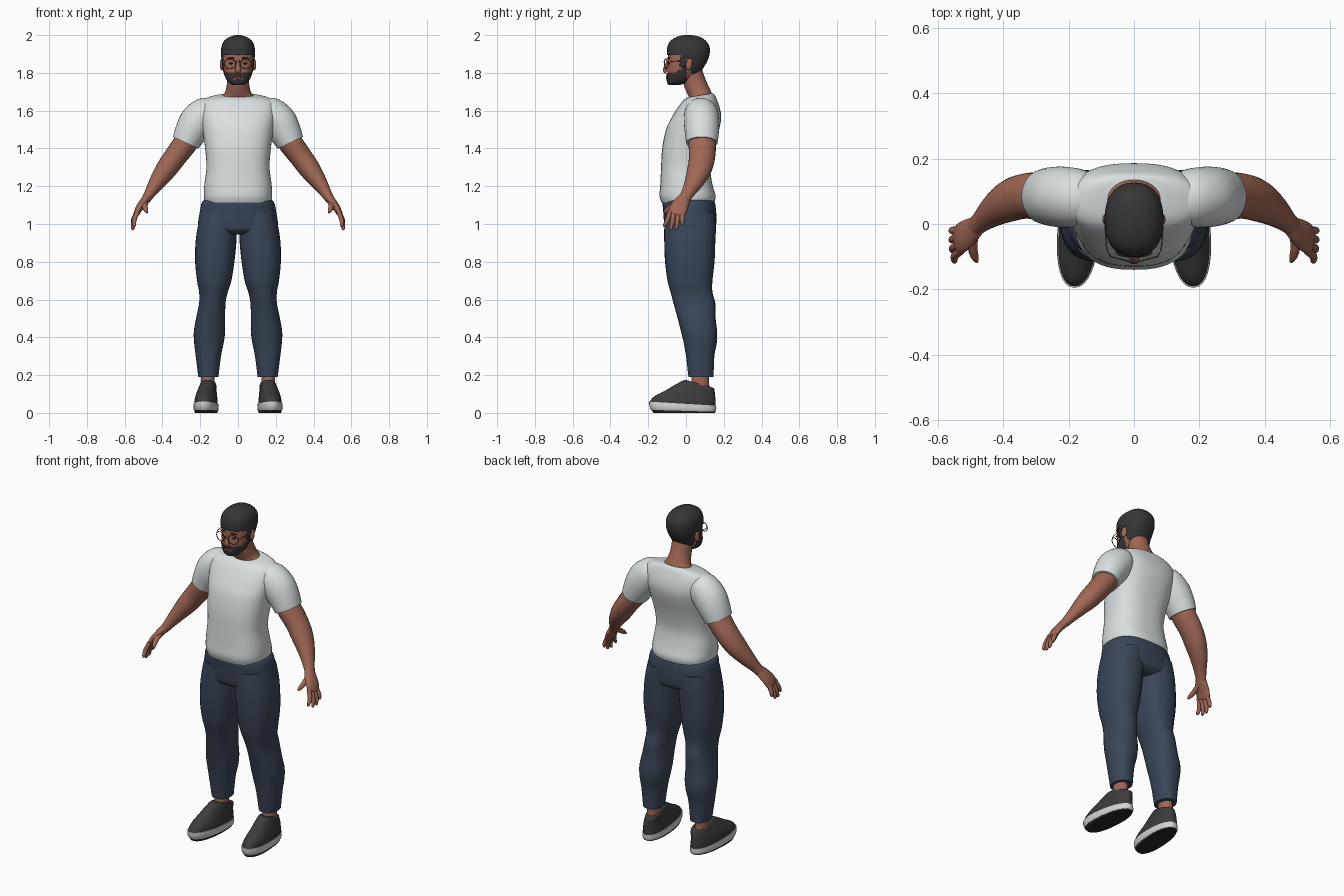
import bpy, bmesh, math
from mathutils import Vector


def material(name, rgb):
    m = bpy.data.materials.new(name)
    m.diffuse_color = (*rgb, 1)
    return m


SKIN = material("skin", (0.35, 0.135, 0.09))
SHIRT = material("shirt_grey", (0.70, 0.74, 0.74))
PANTS = material("denim_navy", (0.042, 0.06, 0.098))
HAIR = material("hair_black", (0.036, 0.036, 0.036))
SHOE = material("shoe_charcoal", (0.045, 0.045, 0.045))
SOLE = material("sole_white", (0.65, 0.66, 0.66))
TREAD = material("tread_black", (0.02, 0.02, 0.02))
FRAME = material("frame_brown", (0.16, 0.075, 0.045))
LIPS = material("lips", (0.30, 0.10, 0.075))


def finish(ob, mat, angle=50):
    ob.data.materials.append(mat)
    bpy.ops.object.select_all(action='DESELECT')
    ob.select_set(True)
    bpy.context.view_layer.objects.active = ob
    bpy.ops.object.shade_smooth_by_angle(angle=math.radians(angle))
    return ob


def spline(rows, steps):
    """Smooth in-between rows through the given rows of numbers."""
    out = []
    for i in range(len(rows) - 1):
        a, b, c, d = (rows[max(0, min(len(rows) - 1, i + k))] for k in (-1, 0, 1, 2))
        for s in range(steps):
            t = s / steps
            out.append([q + 0.5 * t * ((r - p) + t * (2 * p - 5 * q + 4 * r - w + t * (3 * (q - r) + w - p)))
                        for p, q, r, w in zip(a, b, c, d)])
    return out + [list(rows[-1])]


def skin_rings(name, rings, mat, segs, power, side=1, keep=None):
    """Join (centre, u, v) rings into a closed body, or keep only faces passing a rule."""
    bm = bmesh.new()
    loops = []
    for c, u, v in rings:
        loop = []
        for k in range(segs):
            a = 2 * math.pi * k / segs
            cu, sv = math.cos(a), math.sin(a)
            p = c + u * math.copysign(abs(cu) ** (2 / power), cu) + v * math.copysign(abs(sv) ** (2 / power), sv)
            loop.append(bm.verts.new((p.x * side, p.y, p.z)))
        loops.append(loop)
    for lo, hi in zip(loops, loops[1:]):
        for k in range(segs):
            n = (k + 1) % segs
            bm.faces.new((lo[k], lo[n], hi[n], hi[k]))
    bm.faces.new(loops[0])
    bm.faces.new(loops[-1])
    bmesh.ops.recalc_face_normals(bm, faces=bm.faces)
    if keep:
        drop = [f for f in bm.faces if not keep(f.calc_center_median())]
        bmesh.ops.delete(bm, geom=drop, context='FACES')
    me = bpy.data.meshes.new(name)
    bm.to_mesh(me)
    bm.free()
    ob = bpy.data.objects.new(name, me)
    bpy.context.collection.objects.link(ob)
    finish(ob, mat)
    if keep:
        mod = ob.modifiers.new("thickness", 'SOLIDIFY')
        mod.thickness, mod.offset = 0.012, -1
    return ob


def stack(name, rows, mat, side=1, power=2.3, segs=32, steps=4, skew=0, keep=None):
    """Level rings: z, centre x, half width, front y, back y, backward slope."""
    rings = []
    for z, xc, rx, yf, yb, slope in spline(rows, steps):
        ry = (yb - yf) / 2
        yc = (yb + yf) / 2
        rings.append((Vector((xc + skew * yc, yc, z)), Vector((rx, 0, 0)), Vector((skew * ry, ry, slope * ry))))
    return skin_rings(name, rings, mat, segs, power, side, keep)


def limb(name, rows, mat, side=1, segs=20, steps=4):
    """Rings across a path: x, y, z, radius along y, other radius."""
    rows = spline(rows, steps)
    rings = []
    for i, r in enumerate(rows):
        t = (Vector(rows[min(i + 1, len(rows) - 1)][:3]) - Vector(rows[max(i - 1, 0)][:3])).normalized()
        ref = Vector((1, 0, 0)) if abs(t.y) > 0.9 else Vector((0, 1, 0))
        u = (ref - t * t.dot(ref)).normalized()
        rings.append((Vector(r[:3]), u * r[3], t.cross(u) * r[4]))
    return skin_rings(name, rings, mat, segs, 2, side)


def ball(name, loc, size, mat, rot=(0, 0, 0)):
    bpy.ops.mesh.primitive_uv_sphere_add(segments=20, ring_count=12, location=loc, rotation=rot)
    ob = bpy.context.object
    ob.name, ob.scale = name, size
    return finish(ob, mat)


# Shirt body and trouser seat
stack("shirt_body", [(1.115, 0, .176, -.130, .150, 0), (1.15, 0, .181, -.140, .156, 0), (1.21, 0, .178, -.136, .140, 0),
                     (1.30, 0, .167, -.132, .128, 0), (1.40, 0, .174, -.126, .145, 0), (1.50, 0, .188, -.106, .175, 0),
                     (1.56, 0, .198, -.078, .186, 0), (1.61, 0, .202, -.048, .180, 0), (1.65, 0, .192, -.022, .165, .05),
                     (1.672, 0, .150, -.004, .153, .12), (1.682, 0, .098, .012, .142, .16)], SHIRT, segs=48, power=2.5)
stack("trouser_seat", [(1.135, 0, .165, -.115, .140, 0), (1.115, 0, .191, -.124, .153, 0), (1.06, 0, .203, -.120, .160, 0),
                       (1.0, 0, .212, -.115, .160, 0), (.965, 0, .205, -.105, .150, 0), (.945, 0, .16, -.07, .115, 0)],
      PANTS, segs=48, power=2.5)

# Neck and head
stack("neck", [(1.64, 0, .085, .02, .13, 0), (1.675, 0, .084, .018, .136, .15), (1.70, 0, .068, .008, .128, .2),
               (1.75, 0, .058, -.012, .105, .2), (1.82, 0, .058, -.02, .085, 0)], SKIN, power=2)
HEAD = [(1.737, 0, .022, -.086, -.04, 0), (1.75, 0, .045, -.096, .0, 0), (1.775, 0, .062, -.099, .04, 0),
        (1.81, 0, .074, -.099, .07, 0), (1.85, 0, .080, -.097, .09, 0), (1.90, 0, .082, -.094, .105, 0),
        (1.94, 0, .078, -.085, .105, 0), (1.97, 0, .058, -.06, .08, 0), (1.985, 0, .03, -.03, .05, 0)]
stack("head", HEAD, SKIN, segs=48)


def hair_area(p):
    if p.y < -0.03:
        return p.z > 1.893 + 0.1 * (0.04 - min(abs(p.x), 0.04))
    if p.y < 0.0:
        return p.z > 1.83
    return p.z > (1.875 if p.y < 0.03 else 1.795)


def beard_area(p):
    a = abs(p.x)
    if p.y > 0.0:
        return False
    if p.y > -0.025:
        return p.z < 1.86
    if a < 0.026:
        return p.z < 1.765 or 1.787 < p.z < 1.799
    return p.z < 1.798 + max(0, p.y + 0.06) * 0.6


# Hair cap and beard as trimmed shells
stack("hair", [(1.78, 0, .064, -.098, .066, 0), (1.82, 0, .080, -.101, .088, 0), (1.86, 0, .086, -.101, .112, 0),
               (1.90, 0, .090, -.101, .125, 0), (1.94, 0, .087, -.098, .124, 0), (1.97, 0, .073, -.082, .105, 0),
               (1.99, 0, .046, -.05, .075, 0), (2.0, 0, .012, -.01, .03, 0)], HAIR, segs=64, steps=7, keep=hair_area)
stack("beard", [(z - .002, x, rx + .004, f - .004, b + .004, s) for z, x, rx, f, b, s in HEAD],
      HAIR, segs=64, steps=8, keep=beard_area)

# Face details
limb("nose", [(0, -.092, 1.868, .008, .008), (0, -.103, 1.84, .009, .010), (0, -.112, 1.815, .011, .015),
              (0, -.103, 1.803, .009, .014)], SKIN)
ball("upper_lip", (0, -.100, 1.781, ), (.021, .006, .005), LIPS)
ball("lower_lip", (0, -.100, 1.772), (.019, .007, .006), LIPS)
for s, tag in ((-1, "left"), (1, "right")):
    ball(tag + "_ear", (s * .084, .017, 1.845), (.012, .018, .032), SKIN, (math.radians(-12), 0, s * .25))
    ball(tag + "_brow", (s * .038, -.092, 1.878), (.020, .007, .0045), HAIR, (0, s * .1, s * .25))
    ball(tag + "_eye", (s * .037, -.090, 1.850), (.011, .006, .005), HAIR, (0, 0, s * .25))
    # Spectacle rim and temple arm
    bpy.ops.mesh.primitive_torus_add(major_segments=28, minor_segments=6, major_radius=.031, minor_radius=.0024,
                                     location=(s * .043, -.107, 1.848), rotation=(math.pi / 2, 0, s * .25))
    rim = bpy.context.object
    rim.name, rim.scale = tag + "_spectacle_rim", (1, .85, 1)
    finish(rim, FRAME)
    limb(tag + "_spectacle_arm", [(.072, -.098, 1.858, .002, .002), (.084, -.07, 1.861, .002, .002),
                                  (.089, .02, 1.866, .002, .002)], FRAME, s, 8)
limb("spectacle_bridge", [(-.014, -.116, 1.855, .002, .002), (0, -.118, 1.859, .002, .002),
                          (.014, -.116, 1.855, .002, .002)], FRAME, 1, 8)

for s, tag in ((-1, "left_"), (1, "right_")):
    # Sleeve, arm and palm
    limb(tag + "sleeve", [(.12, .08, 1.625, .055, .045), (.16, .08, 1.598, .085, .082), (.212, .082, 1.545, .093, .095),
                          (.25, .084, 1.485, .090, .086), (.277, .084, 1.430, .083, .074)], SHIRT, s, 32)
    limb(tag + "arm", [(.25, .086, 1.475, .068, .062), (.277, .086, 1.430, .073, .064), (.335, .085, 1.352, .069, .060),
                       (.382, .070, 1.287, .064, .056), (.428, .042, 1.222, .050, .043), (.465, .010, 1.165, .035, .030),
                       (.487, -.010, 1.130, .031, .024)], SKIN, s, 24)
    limb(tag + "palm", [(.478, -.004, 1.145, .029, .023), (.500, -.022, 1.115, .041, .022),
                        (.522, -.038, 1.085, .047, .020), (.538, -.050, 1.055, .045, .015),
                        (.542, -.053, 1.046, .034, .009)], SKIN, s)
    # Fingers from index to little, then thumb
    fingers = [("index", -.083, (.549, -.113, .985)), ("middle", -.063, (.556, -.080, .968)),
               ("ring", -.041, (.558, -.050, .970)), ("little", -.020, (.558, -.020, .992))]
    for label, y, tip in fingers:
        x, ty, z = tip
        limb(tag + label + "_finger", [(.530, y, 1.07, .012, .012), ((x + .548) / 2, (y + ty) / 2, (z + 1.06) / 2, .012, .012),
                                       (x, ty, z + .008, .009, .009), (x, ty, z, .004, .004)], SKIN, s, 12, 3)
    limb(tag + "thumb", [(.492, -.030, 1.115, .016, .018), (.494, -.070, 1.095, .015, .015),
                         (.487, -.100, 1.074, .012, .012), (.480, -.116, 1.060, .005, .005)], SKIN, s, 12, 3)

    # Trouser leg
    stack(tag + "trouser_leg", [(1.06, .100, .098, -.110, .152, 0), (.98, .110, .104, -.115, .158, 0),
                                (.90, .117, .108, -.115, .155, 0), (.80, .123, .104, -.111, .151, 0),
                                (.70, .126, .091, -.098, .140, 0), (.64, .130, .076, -.082, .140, 0),
                                (.58, .136, .070, -.066, .155, 0), (.50, .145, .077, -.044, .157, 0),
                                (.43, .151, .083, -.026, .165, 0), (.37, .154, .078, -.012, .163, 0),
                                (.30, .157, .067, .0, .150, 0), (.19, .157, .053, .013, .146, 0)], PANTS, s)
    # Ankle and shoe
    stack(tag + "ankle", [(.25, .158, .038, .03, .125, 0), (.18, .160, .036, .03, .122, 0),
                          (.11, .160, .037, .02, .125, 0)], SKIN, s, 2, 20)
    stack(tag + "shoe_upper", [(.03, .168, .058, -.188, .155, 0), (.055, .168, .060, -.190, .157, -.04),
                               (.080, .168, .057, -.165, .156, -.06), (.105, .167, .052, -.110, .154, -.10),
                               (.130, .164, .046, -.058, .152, -.18), (.152, .161, .040, -.008, .148, -.28),
                               (.152, .161, .032, .010, .138, -.28)], SHOE, s, skew=-.07)
    stack(tag + "shoe_sole", [(.011, .168, .061, -.185, .157, -.03), (.025, .168, .065, -.194, .160, -.06),
                              (.049, .168, .063, -.195, .160, -.06)], SOLE, s, skew=-.07, steps=2)
    stack(tag + "shoe_tread", [(0, .168, .058, -.172, .152, 0), (.018, .168, .062, -.188, .158, -.02)],
          TREAD, s, skew=-.07, steps=1)
